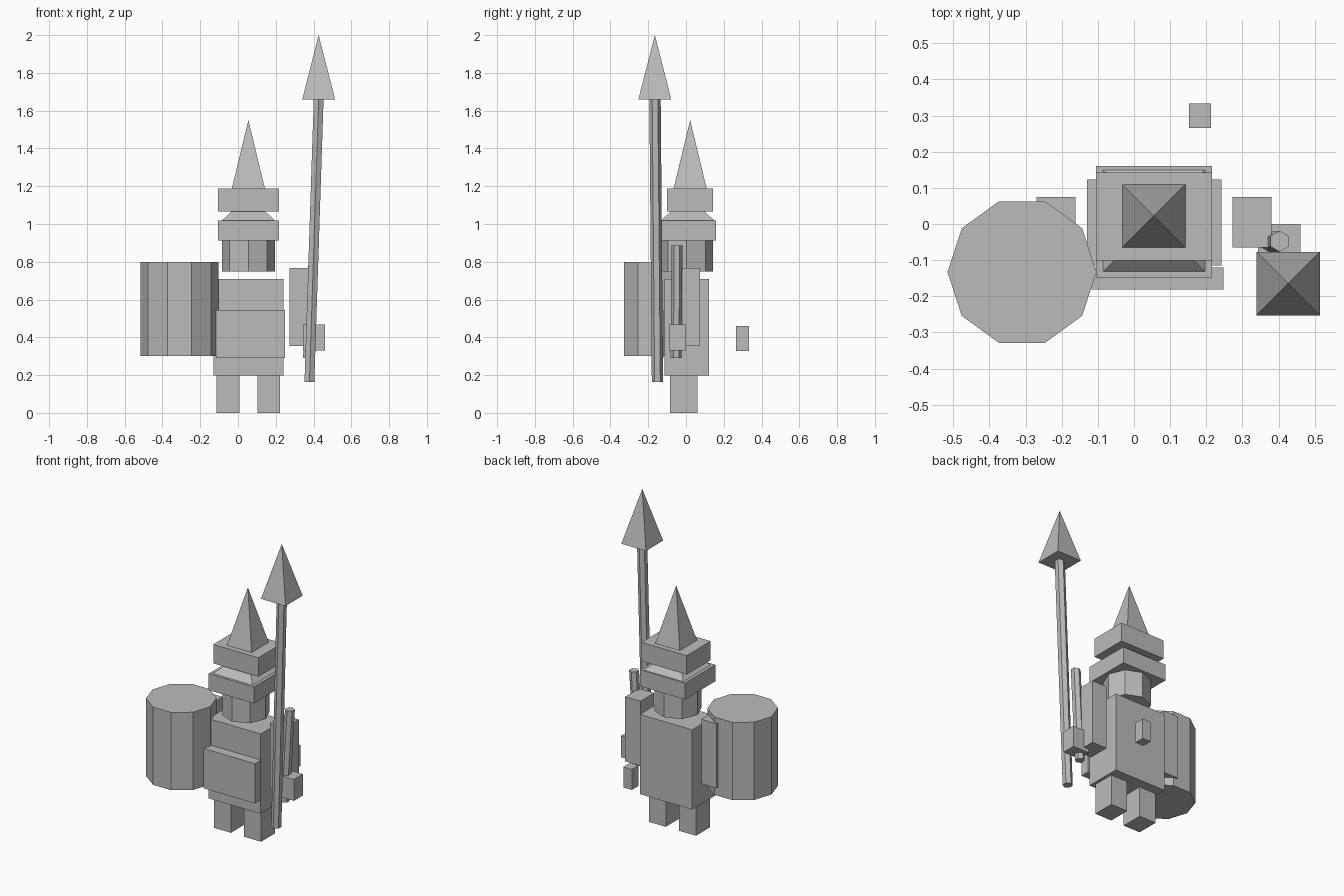
import bpy
import math

if "Cube" in bpy.data.objects:
    bpy.data.objects.remove(bpy.data.objects["Cube"])

grey = bpy.data.materials.new("plain grey")
grey.diffuse_color = (0.5, 0.5, 0.5, 1)
grey.use_nodes = True
grey.node_tree.nodes["Principled BSDF"].inputs["Base Color"].default_value = grey.diffuse_color

MID = 0.055  # x of the figure's centre line


def make(name, verts, faces):
    mesh = bpy.data.meshes.new(name)
    mesh.from_pydata(verts, [], faces)
    mesh.materials.append(grey)
    obj = bpy.data.objects.new(name, mesh)
    bpy.context.collection.objects.link(obj)
    return obj


def prism(name, sides, radius, start, bottom, top):
    """Upright or leaning prism between two centre points."""
    ring = [(radius * math.cos(math.radians(start) + math.tau * i / sides),
             radius * math.sin(math.radians(start) + math.tau * i / sides))
            for i in range(sides)]
    verts = [(c[0] + x, c[1] + y, c[2]) for c in (bottom, top) for x, y in ring]
    faces = [(i, (i + 1) % sides, sides + (i + 1) % sides, sides + i) for i in range(sides)]
    faces += [tuple(reversed(range(sides))), tuple(range(sides, 2 * sides))]
    return make(name, verts, faces)


def pyramid(name, half, centre, z0, z1):
    cx, cy = centre
    verts = [(cx + sx * half, cy + sy * half, z0)
             for sx, sy in ((-1, -1), (1, -1), (1, 1), (-1, 1))]
    faces = [(i, (i + 1) % 4, 4) for i in range(4)] + [(3, 2, 1, 0)]
    return make(name, verts + [(cx, cy, z1)], faces)


def box(name, x, y, z):
    verts = [(a, b, c) for c in z for a, b in
             ((x[0], y[0]), (x[1], y[0]), (x[1], y[1]), (x[0], y[1]))]
    faces = [(i, (i + 1) % 4, 4 + (i + 1) % 4, 4 + i) for i in range(4)]
    return make(name, verts, faces + [(3, 2, 1, 0), (4, 5, 6, 7)])


# Body and front plate
box("torso", (-0.13, 0.242), (-0.115, 0.123), (0.197, 0.71))
box("front_plate", (-0.117, 0.248), (-0.181, -0.12), (0.29, 0.546))

# Legs and arms, mirrored about the centre line
for side, s in (("left", -1), ("right", 1)):
    def mirrored(a, b):
        return tuple(sorted((MID + s * a, MID + s * b)))
    box(side + "_leg", mirrored(0.047, 0.168), (-0.084, 0.06), (0, 0.197))
    box(side + "_arm", mirrored(0.217, 0.325), (-0.065, 0.075), (0.353, 0.768))

# Hand and loose block behind the back
box("right_hand", (0.343, 0.461), (-0.09, 0.0), (0.329, 0.467))
box("back_block", (0.152, 0.213), (0.266, 0.333), (0.328, 0.46))

# Head and helmet
prism("head", 8, 0.14, 0, (MID, 0.003, 0.748), (MID, 0.003, 0.912))
box("helmet_brim", (-0.105, 0.216), (-0.148, 0.16), (0.912, 1.018))
pyramid("helmet_slope", 0.141, (MID, 0.009), 1.018, 1.15)
box("helmet_band", (-0.105, 0.216), (-0.101, 0.143), (1.066, 1.188))
pyramid("helmet_spike", 0.0875, (MID, 0.022), 1.188, 1.55)

# Round shield drum
prism("shield", 10, 0.206, 0, (-0.31, -0.133, 0.3), (-0.31, -0.133, 0.8))

# Spear and short stick
prism("spear_shaft", 6, 0.03, 90, (0.378, -0.151, 0.164), (0.427, -0.164, 1.66))
pyramid("spear_head", 0.0875, (0.427, -0.165), 1.658, 2.0)
prism("short_stick", 6, 0.029, 90, (0.369, -0.052, 0.29), (0.403, -0.048, 0.886))
